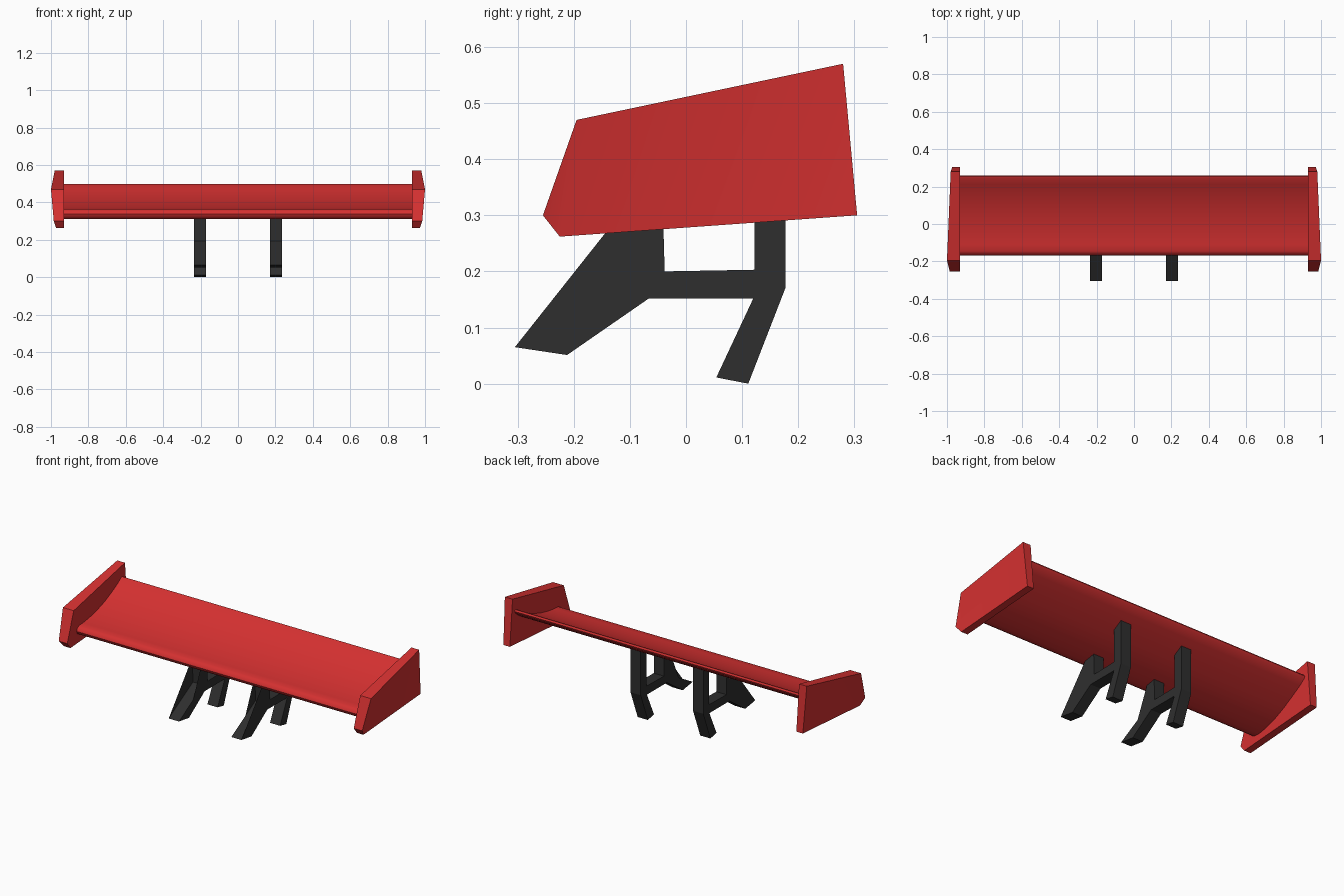
import bpy, bmesh

if "Cube" in bpy.data.objects:
    bpy.data.objects.remove(bpy.data.objects["Cube"])


def material(name, rgb):
    m = bpy.data.materials.new(name)
    m.diffuse_color = (*rgb, 1)
    m.use_nodes = True
    m.node_tree.nodes["Principled BSDF"].inputs["Base Color"].default_value = m.diffuse_color
    return m


RED = material("red paint", (0.66, 0.03, 0.03))
GREY = material("dark grey metal", (0.028, 0.028, 0.028))


def prism(name, left, right, mat, smooth=None):
    """Solid between two matching outlines of (x, y, z) points."""
    bm = bmesh.new()
    a = [bm.verts.new(p) for p in left]
    b = [bm.verts.new(p) for p in right]
    n = len(a)
    bm.faces.new(a)
    bm.faces.new(b[::-1])
    for i in range(n):
        j = (i + 1) % n
        bm.faces.new((a[i], b[i], b[j], a[j]))
    bmesh.ops.triangulate(bm, faces=[f for f in bm.faces if len(f.verts) > 4])
    bmesh.ops.recalc_face_normals(bm, faces=bm.faces)
    me = bpy.data.meshes.new(name)
    bm.to_mesh(me)
    bm.free()
    ob = bpy.data.objects.new(name, me)
    bpy.context.collection.objects.link(ob)
    me.materials.append(mat)
    if smooth:
        bpy.ops.object.select_all(action='DESELECT')
        ob.select_set(True)
        bpy.context.view_layer.objects.active = ob
        bpy.ops.object.shade_smooth_by_angle(angle=smooth)
    return ob


def at_x(outline, x):
    return [(x, y, z) for y, z in outline]


# Main wing: cambered section, rounded leading edge, raised trailing edge
wing = [(-0.168, 0.338), (-0.162, 0.354), (-0.145, 0.364), (-0.11, 0.366),
        (-0.05, 0.374), (0.02, 0.39), (0.09, 0.413), (0.15, 0.44),
        (0.21, 0.472), (0.245, 0.497), (0.254, 0.499), (0.26, 0.49),
        (0.255, 0.478), (0.22, 0.451), (0.16, 0.415), (0.09, 0.375),
        (0.02, 0.343), (-0.05, 0.32), (-0.11, 0.31), (-0.145, 0.312),
        (-0.162, 0.322)]
prism("wing", at_x(wing, -0.935), at_x(wing, 0.935), RED, 0.7)

# End plates: flat inside, outer face swelling toward the front top corner
plate = [(-0.195, 0.47, 1.0), (0.28, 0.57, 0.98), (0.305, 0.30, 0.972),
         (-0.225, 0.262, 0.972), (-0.255, 0.30, 0.985)]
# Support frames: front foot, rear foot, cross bar and two uprights
frame = [(-0.305, 0.065), (-0.212, 0.051), (-0.066, 0.152), (0.12, 0.152),
         (0.054, 0.011), (0.111, 0.0), (0.177, 0.17), (0.177, 0.435),
         (0.122, 0.405), (0.122, 0.203), (-0.038, 0.2), (-0.042, 0.34),
         (-0.087, 0.34), (-0.08, 0.193)]

for side, s in (("left", -1), ("right", 1)):
    prism(side + "_end_plate", [(s * 0.93, y, z) for y, z, x in plate],
          [(s * x, y, z) for y, z, x in plate], RED, 0.5)
    prism(side + "_support", at_x(frame, s * 0.17), at_x(frame, s * 0.236), GREY)
